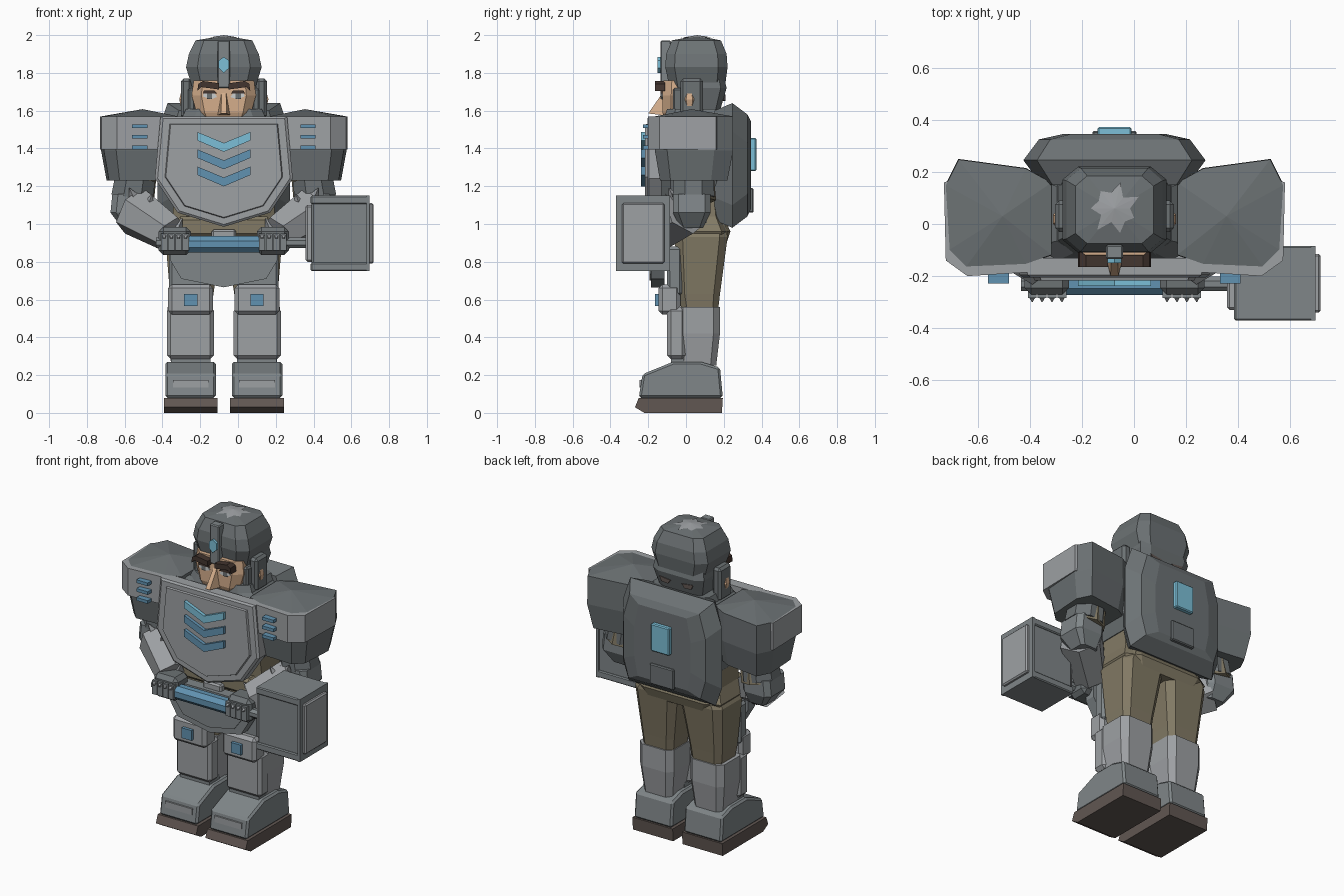
import bpy, bmesh, math
from mathutils import Vector

CX = -0.075  # body centre line


def mat(name, *rgb):
    m = bpy.data.materials.new(name)
    m.diffuse_color = (*rgb, 1)
    return m


LIGHT = mat("light_steel", 0.34, 0.355, 0.37)
MID = mat("mid_steel", 0.215, 0.24, 0.25)
DARK = mat("dark_steel", 0.15, 0.168, 0.175)
BLUE = mat("blue_enamel", 0.12, 0.29, 0.44)
CYAN = mat("cyan_glow", 0.20, 0.52, 0.68)
SKIN = mat("skin", 0.66, 0.42, 0.26)
KHAKI = mat("khaki_cloth", 0.225, 0.195, 0.13)
SOLE = mat("brown_rubber", 0.12, 0.095, 0.085)
HAIR = mat("dark_hair", 0.055, 0.035, 0.028)
EYE = mat("eye_white", 0.6, 0.62, 0.62)


def mesh(name, verts, faces, m, s=1):
    """Object from verts measured from the centre line; s=-1 mirrors it."""
    bm = bmesh.new()
    vs = [bm.verts.new((x * s + CX, y, z)) for x, y, z in verts]
    for f in faces:
        bm.faces.new([vs[i] for i in f])
    bmesh.ops.recalc_face_normals(bm, faces=bm.faces)
    me = bpy.data.meshes.new(name)
    bm.to_mesh(me)
    bm.free()
    me.materials.append(m)
    o = bpy.data.objects.new(name, me)
    bpy.context.collection.objects.link(o)
    return o


def loft(name, rings, m, s=1, apex=None):
    n = len(rings[0])
    verts = [p for r in rings for p in r]
    faces = [(k * n + i, k * n + (i + 1) % n, (k + 1) * n + (i + 1) % n, (k + 1) * n + i)
             for k in range(len(rings) - 1) for i in range(n)]
    faces.append(tuple(range(n)))
    last = (len(rings) - 1) * n
    if apex:
        verts.append(apex)
        faces += [(last + i, last + (i + 1) % n, len(verts) - 1) for i in range(n)]
    else:
        faces.append(tuple(range(last, last + n)))
    return mesh(name, verts, faces, m, s)


def octo(cx, cy, hx, hy, z, c=0.3):
    """Chamfered rectangle at height z."""
    a, b = hx * (1 - c), hy * (1 - c)
    return [(cx + u, cy + v, z) for u, v in ((-a, -hy), (a, -hy), (hx, -b), (hx, b),
                                             (a, hy), (-a, hy), (-hx, b), (-hx, -b))]


def prism(name, pts, axis, a, b, m, s=1):
    """Extrude a 2D outline along an axis: x uses (y,z), y uses (x,z), z uses (x,y)."""
    put = {'x': lambda p, t: (t, *p), 'y': lambda p, t: (p[0], t, p[1]), 'z': lambda p, t: (*p, t)}[axis]
    return loft(name, [[put(p, a) for p in pts], [put(p, b) for p in pts]], m, s)


def box(name, x0, x1, y0, y1, z0, z1, m, s=1, bevel=0):
    o = prism(name, [(x0, y0), (x1, y0), (x1, y1), (x0, y1)], 'z', z0, z1, m, s)
    if bevel:
        b = o.modifiers.new("bevel", 'BEVEL')
        b.width, b.segments = bevel, 1
    return o


def tube(name, p0, p1, r0, r1, n, m, s=1):
    p0, p1 = Vector(p0), Vector(p1)
    q = (p1 - p0).to_track_quat('Z', 'Y')
    ring = lambda p, r: [tuple(p + q @ Vector((r * math.cos(t), r * math.sin(t), 0)))
                         for t in (2 * math.pi * (i + 0.5) / n for i in range(n))]
    return loft(name, [ring(p0, r0), ring(p1, r1)], m, s)


def spike(name, base, tip, r, m, s=1):
    tube(name, base, tip, r, 0.002, 4, m, s)


for s, side in ((-1, "right_"), (1, "left_")):
    # boots
    prism(side + "sole", [(-0.22, 0), (-0.27, 0.03), (-0.25, 0.08), (0.195, 0.08), (0.19, 0)],
          'x', 0.033, 0.318, SOLE, s)
    prof = [(-0.25, 0.08), (-0.23, 0.205), (-0.07, 0.27), (0.08, 0.27), (0.18, 0.24), (0.195, 0.08)]
    o = prism(side + "boot", prof, 'x', 0.042, 0.31, MID, s)
    o.modifiers.new("bevel", 'BEVEL').width = 0.012
    box(side + "toe_band", 0.08, 0.27, -0.245, -0.2, 0.135, 0.175, LIGHT, s)
    # lower leg armour
    loft(side + "calf", [octo(0.178, 0.06, 0.10, 0.10, 0.25), octo(0.178, 0.065, 0.12, 0.115, 0.42),
                         octo(0.178, 0.065, 0.12, 0.115, 0.56)], LIGHT, s)
    box(side + "shin_plate", 0.052, 0.302, -0.10, 0.0, 0.285, 0.56, LIGHT, s, 0.02)
    box(side + "ankle_cuff", 0.07, 0.28, -0.08, 0.02, 0.25, 0.30, MID, s)
    box(side + "knee_plate", 0.057, 0.295, -0.145, -0.03, 0.52, 0.68, LIGHT, s, 0.02)
    box(side + "knee_light", 0.14, 0.21, -0.165, -0.14, 0.565, 0.63, BLUE, s)
    # thigh
    loft(side + "thigh", [octo(0.17, 0.075, 0.10, 0.09, 0.5), octo(0.17, 0.07, 0.115, 0.11, 0.63),
                          octo(0.16, 0.08, 0.15, 0.14, 0.93), octo(0.14, 0.08, 0.13, 0.13, 1.0)], KHAKI, s)
    box(side + "thigh_plate", 0.07, 0.29, -0.10, -0.02, 0.62, 0.88, MID, s, 0.015)

    # pauldron body, front and outer plate, stripes
    out = [(.24, -.12), (.34, -.155), (.57, -.165), (.635, -.10), (.65, .15), (.60, .25), (.34, .215), (.24, .16)]
    ring = lambda z, k: [(.44 + (x - .44) * k, .03 + (y - .03) * k, z) for x, y in out]
    loft(side + "pauldron", [ring(1.23, .86), ring(1.39, 1), ring(1.57, .99)], DARK, s, (.43, .03, 1.608))
    prism(side + "pauldron_plate", [(.325, -.15), (.325, -.185), (.565, -.2), (.648, -.14), (.655, .16),
                                    (.625, .17), (.615, -.1), (.56, -.15)], 'z', 1.395, 1.57, LIGHT, s)
    for z in (1.395, 1.452, 1.508):
        box(side + "pauldron_stripe", .405, .485, -.228, -.18, z, z + 0.02, BLUE, s)

    # arm
    tube(side + "sleeve", (.45, .04, 1.32), (.48, .05, 1.12), .10, .11, 8, KHAKI, s)
    tube(side + "upper_arm_cuff", (.47, .04, 1.24), (.485, .04, 1.14), .115, .12, 8, DARK, s)
    loft(side + "elbow", [octo(.48, .03, .06, .06, 0.98), octo(.50, .03, .10, .10, 1.06),
                          octo(.49, .03, .10, .10, 1.16)], MID, s)
    tube(side + "forearm", (.475, .0, 1.07), (.28, -.15, .945), .135, .10, 6, LIGHT, s)
    for b, t in (((.47, -.06, 1.13), (.50, -.09, 1.19)), ((.40, -.08, 1.09), (.38, -.11, 1.16)),
                 ((.30, -.13, .99), (.28, -.15, 1.05)), ((.25, -.13, .98), (.22, -.15, 1.03))):
        spike(side + "cuff_spike", b, t, .035, LIGHT, s)
    # fist with knuckle spikes
    box(side + "fist", .175, .345, -.27, -.13, .835, .985, DARK, s, 0.025)
    for i in range(4):
        x = .202 + i * .038
        box(side + "finger", x - .017, x + .017, -.285, -.24, .86, .95, MID, s)
        spike(side + "knuckle_spike", (x, -.27, .935), (x, -.30, .925), .022, LIGHT, s)

    # face side details
    box(side + "ear_guard", .17, .228, -.03, .09, 1.56, 1.77, DARK, s, 0.015)
    loft(side + "ear", [octo(.20, .02, .02, .012, 1.59), octo(.212, .018, .024, .025, 1.66),
                        octo(.20, .018, .02, .012, 1.72)], SKIN, s)
    box(side + "cheek_guard", .15, .19, -.07, .05, 1.54, 1.72, DARK, s, 0.01)
    prism(side + "eye", [(.035, 1.672), (.07, 1.66), (.11, 1.675), (.105, 1.695), (.05, 1.695)],
          'y', -.131, -.10, EYE, s)
    prism(side + "eye_lid", [(.035, 1.69), (.112, 1.69), (.105, 1.706), (.05, 1.706)], 'y', -.136, -.10, HAIR, s)
    box(side + "iris", .062, .09, -.135, -.10, 1.663, 1.692, DARK, s)
    prism(side + "eyebrow", [(.025, 1.712), (.12, 1.725), (.14, 1.705), (.135, 1.742), (.11, 1.757), (.025, 1.745)],
          'y', -.165, -.11, HAIR, s)

# hips and trunk
loft("trousers_waist", [octo(0, .08, .27, .135, .90), octo(0, .08, .305, .155, .96), octo(0, .06, .27, .14, 1.04),
                        octo(0, .04, .26, .14, 1.26)], KHAKI)
box("belt", -.25, .25, -.125, .1, .93, 1.04, KHAKI, 1, .02)
box("buckle", -.065, .065, -.16, -.11, .91, .97, LIGHT, 1, .01)
loft("groin_plate", [[(x, -.185 + d, z) for x, z in ((-.285, .93), (-.285, .81), (-.225, .71), (0, .665),
                                                     (.225, .71), (.285, .81), (.285, .93))] for d in (0, .07)], MID)
prism("groin_plate_face", [(-.235, .9), (-.235, .81), (-.18, .735), (0, .70), (.18, .735), (.235, .81), (.235, .9)],
      'y', -.192, -.18, MID)
loft("trunk", [octo(0, .04, .27, .17, 1.15), octo(0, .04, .31, .18, 1.3), octo(0, .04, .31, .18, 1.5),
               octo(0, .04, .22, .15, 1.57)], DARK)
loft("collar", [octo(0, .05, .24, .18, 1.52), octo(0, .05, .20, .15, 1.61)], DARK)

# breastplate with raised inner panel
chest = [(-.335, 1.57), (-.365, 1.24), (-.245, 1.06), (0, .985), (.245, 1.06), (.365, 1.24), (.335, 1.57)]
shrink = lambda k: [(x * k, 1.30 + (z - 1.30) * k) for x, z in chest]
loft("breastplate", [[(x, -.13, z) for x, z in chest], [(x, -.195, z) for x, z in chest],
                     [(x, -.205, z) for x, z in shrink(.96)]], LIGHT)
loft("breastplate_panel", [[(x, -.20, z) for x, z in shrink(.86)],
                           [(x, -.217, z) for x, z in shrink(.84)]], LIGHT)
for z, m in ((1.487, CYAN), (1.395, BLUE), (1.304, BLUE)):
    prism("chevron", [(-.14, z), (0, z - .058), (.14, z), (.14, z - .045), (0, z - .105), (-.14, z - .045)],
          'y', -.238, -.21, m)

# backpack
pack = [(.12, 1.0, .28), (.245, .98, .285), (.30, 1.03, .24), (.335, 1.08, .22)]
back = lambda y, w, z0, z1: [(-w * .88, y, z0), (w * .88, y, z0), (w, y, z0 + .12), (w * 1.0, y, z1 - .15),
                             (w * .85, y, z1), (-w * .85, y, z1), (-w, y, z1 - .15), (-w, y, z0 + .12)]
loft("backpack", [back(.15, .28, 1.02, 1.60), back(.245, .35, .98, 1.64), back(.325, .29, 1.04, 1.58),
                  back(.345, .20, 1.08, 1.54)], DARK)
box("backpack_light", -.065, .065, .33, .372, 1.28, 1.455, CYAN, 1, .006)
box("backpack_vent", -.085, .085, .33, .358, 1.06, 1.19, DARK, 1, .006)

# head
loft("face", [octo(0, .02, .10, .11, 1.50), octo(0, .02, .145, .145, 1.59), octo(0, .03, .17, .155, 1.68),
              octo(0, .03, .16, .15, 1.76)], SKIN)
mesh("nose", [(-.012, -.12, 1.70), (.012, -.12, 1.70), (-.036, -.11, 1.575), (.036, -.11, 1.575),
              (-.015, -.20, 1.585), (.015, -.20, 1.585)],
     [(0, 1, 5, 4), (0, 4, 2), (1, 3, 5), (2, 4, 5, 3), (0, 2, 3, 1)], SKIN)
loft("helmet", [octo(0, .06, .165, .145, 1.715), octo(0, .055, .20, .165, 1.83), octo(0, .055, .185, .16, 1.90),
                octo(0, .055, .15, .13, 1.972)], DARK, 1, (0, .055, 1.997))
loft("helmet_neck_guard", [octo(0, .10, .15, .08, 1.60), octo(0, .11, .18, .105, 1.72),
                           octo(0, .11, .17, .09, 1.78)], DARK)
for s in (-1, 1):
    prism("neck_guard_slot", [(.04, 1.675), (.12, 1.685), (.105, 1.655), (.06, 1.65)], 'y', .17, .208, SOLE, s)
star = []
for i in range(14):
    t, r = i * math.tau / 14, (.095 if i % 2 else .06) * (1 + .12 * math.sin(i * 2.3))
    star.append((r * math.cos(t), .06 + r * math.sin(t), 2.0 - r * .16))
mesh("helmet_star", star + [(0, .06, 2.0)], [(i, (i + 1) % 14, 14) for i in range(14)], LIGHT)
box("helmet_crest", -.033, .033, -.135, -.08, 1.72, 1.972, MID, 1, .006)
prism("crest_gem", [(0, 1.80), (.027, 1.825), (.027, 1.865), (0, 1.885), (-.027, 1.865), (-.027, 1.825)],
      'y', -.15, -.13, CYAN)

# hammer
tube("hammer_grip", (-.19, -.23, .893), (.19, -.23, .893), .047, .047, 8, BLUE)
tube("hammer_shaft", (-.36, -.23, .9), (.45, -.23, .9), .03, .03, 8, MID)
box("hammer_collar", .432, .48, -.33, -.125, .80, 1.10, LIGHT, 1, .01)
box("hammer_head", .465, .765, -.36, -.095, .76, 1.14, MID, 1, .01)
for z in (.75, 1.105):
    box("hammer_band", .46, .768, -.37, -.085, z, z + .045, MID, 1, .006)
box("hammer_face_rim", .755, .772, -.37, -.085, .75, 1.15, MID)
box("hammer_face", .765, .792, -.34, -.115, .79, 1.11, LIGHT, 1, .008)
